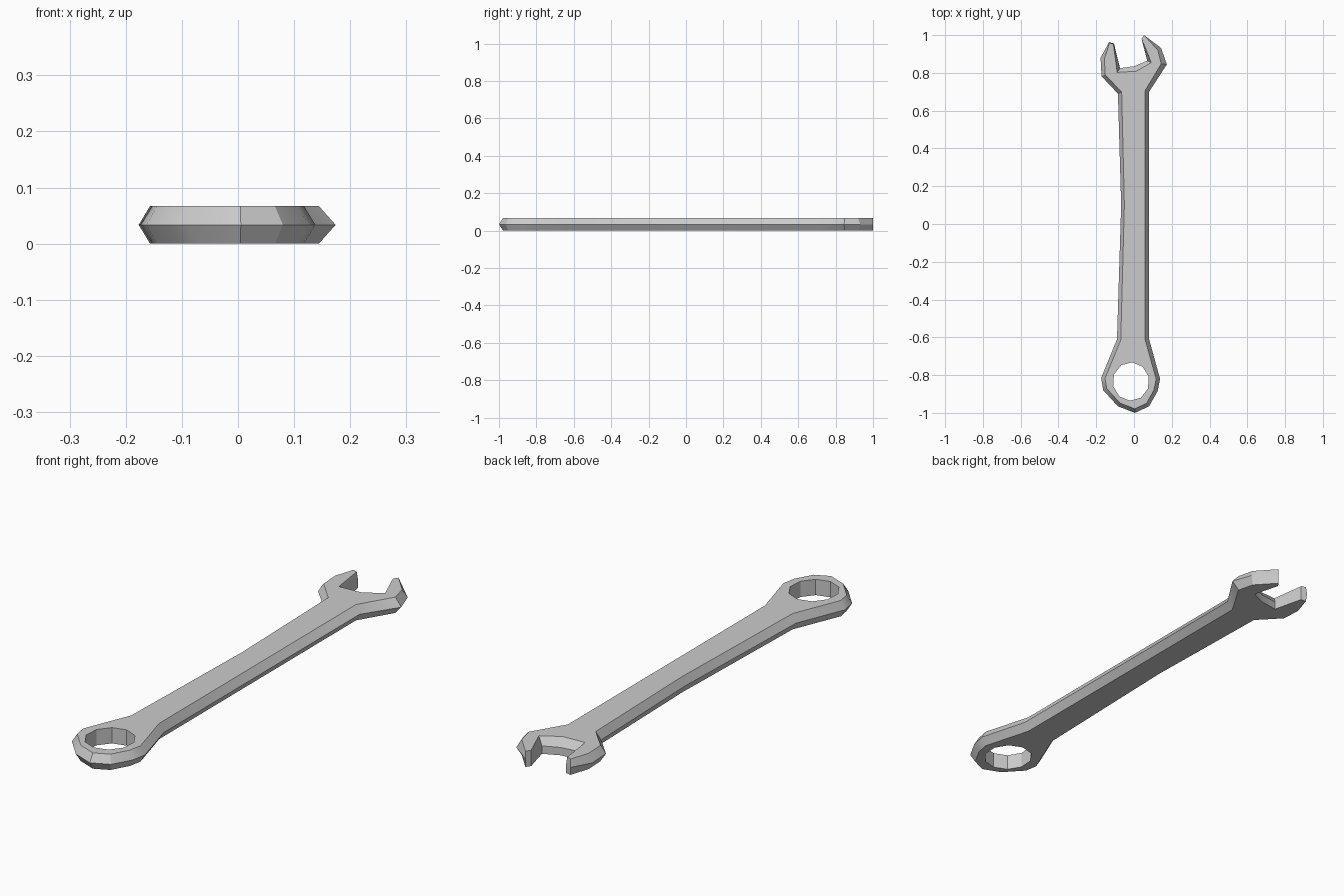
import bpy, bmesh
from math import pi, cos, sin, radians
from mathutils import Vector

if "Cube" in bpy.data.objects:
    bpy.data.objects.remove(bpy.data.objects["Cube"])

HEIGHT = 0.067

# Widest outline, counter-clockwise: x, y, inset at top, inset at bottom
OUTLINE = [
    (0.005, -1.0, .02, .02), (0.08, -0.965, .02, .02), (0.125, -0.885, .02, .02),
    (0.138, -0.82, .02, .02), (0.08, -0.61, .021, .021), (0.08, 0.70, .021, .021),
    (0.174, 0.845, .027, .027), (0.143, 0.932, .02, .02), (0.053, 1.0, 0, 0),
    (0.040, 0.98, 0, 0), (0.070, 0.865, .018, 0), (0.005, 0.836, .028, 0),
    (-0.074, 0.825, .02, 0), (-0.106, 0.955, 0.004, 0), (-0.132, 0.963, 0.004, 0.004),
    (-0.177, 0.88, .02, .02), (-0.172, 0.782, .02, .02), (-0.085, 0.69, .02, .02),
    (-0.068, 0.10, .017, .017), (-0.09, -0.61, .02, .02), (-0.174, -0.815, .02, .02),
    (-0.163, -0.88, .02, .02), (-0.085, -0.965, .02, .02),
]


def inset(i, amount):
    """Point i of the outline moved inwards by a mitred offset."""
    n = len(OUTLINE)
    a, p, b = (Vector(OUTLINE[k % n][:2]) for k in (i - 1, i, i + 1))
    d1, d2 = (p - a).normalized(), (b - p).normalized()
    n1, n2 = Vector((-d1.y, d1.x)), Vector((-d2.y, d2.x))
    return p + (n1 + n2) * amount / max(1 + n1.dot(n2), 0.5)


def loop(bm, points, z):
    return [bm.verts.new((p[0], p[1], z)) for p in points]


def bridge(bm, low, high):
    n = len(low)
    for i in range(n):
        j = (i + 1) % n
        bm.faces.new((low[i], low[j], high[j], high[i]))


def cap(bm, *loops):
    """Fill between an outer loop and the hole."""
    edges = [bm.edges.get((l[i - 1], l[i])) for l in loops for i in range(len(l))]
    bmesh.ops.triangle_fill(bm, use_beauty=True, use_dissolve=False, edges=edges)


bm = bmesh.new()
# Bevelled outer side in three levels
count = range(len(OUTLINE))
bottom = loop(bm, [inset(i, OUTLINE[i][3]) for i in count], 0)
middle = loop(bm, OUTLINE, HEIGHT / 2)
top = loop(bm, [inset(i, OUTLINE[i][2]) for i in count], HEIGHT)
bridge(bm, bottom, middle)
bridge(bm, middle, top)

# Ten-sided hole of the ring end
hole = [(-0.016 + 0.097 * cos(2 * pi * k / 10 + 0.25),
         -0.834 + 0.102 * sin(2 * pi * k / 10 + 0.25)) for k in range(10)]
hole_low, hole_high = loop(bm, hole, 0), loop(bm, hole, HEIGHT)
bridge(bm, hole_low, hole_high)

# Flat faces
cap(bm, bottom, hole_low)
cap(bm, top, hole_high)
bmesh.ops.recalc_face_normals(bm, faces=bm.faces)

mesh = bpy.data.meshes.new("wrench")
bm.to_mesh(mesh)
bm.free()
wrench = bpy.data.objects.new("wrench", mesh)
bpy.context.collection.objects.link(wrench)
bpy.context.view_layer.objects.active = wrench
wrench.select_set(True)
bpy.ops.object.shade_smooth_by_angle(angle=radians(30))
